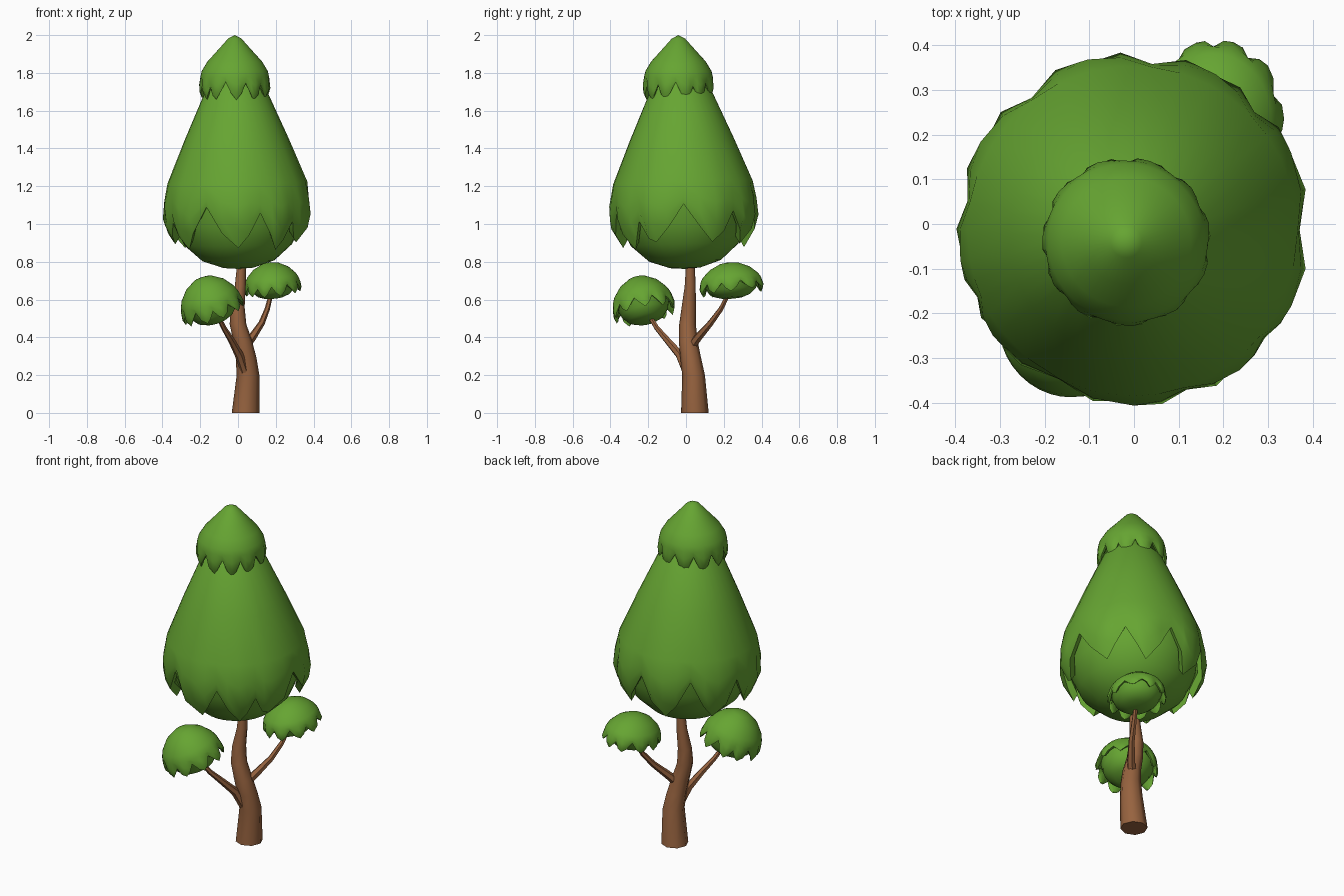
import bpy, bmesh, math, random
from mathutils import Vector, Matrix, Euler

if "Cube" in bpy.data.objects:
    bpy.data.objects.remove(bpy.data.objects["Cube"])

random.seed(4)


def material(name, rgb):
    m = bpy.data.materials.new(name)
    m.diffuse_color = (*rgb, 1)
    m.use_nodes = True
    m.node_tree.nodes["Principled BSDF"].inputs["Base Color"].default_value = m.diffuse_color
    return m


LEAF = material("leaf green", (0.133, 0.376, 0.032))
BARK = material("bark brown", (0.31, 0.125, 0.05))


def finish(name, bm, mat, angle):
    bmesh.ops.recalc_face_normals(bm, faces=bm.faces)
    me = bpy.data.meshes.new(name)
    bm.to_mesh(me)
    bm.free()
    me.materials.append(mat)
    ob = bpy.data.objects.new(name, me)
    bpy.context.collection.objects.link(ob)
    bpy.ops.object.select_all(action='DESELECT')
    ob.select_set(True)
    bpy.context.view_layer.objects.active = ob
    bpy.ops.object.shade_smooth_by_angle(angle=math.radians(angle))
    return ob


def skin(bm, rings):
    """Join successive rings with quads."""
    n = len(rings[0])
    for a, b in zip(rings, rings[1:]):
        for i in range(n):
            j = (i + 1) % n
            bm.faces.new((a[i], a[j], b[j], b[i]))


def fan(bm, ring, point):
    v = bm.verts.new(point)
    for i in range(len(ring)):
        bm.faces.new((ring[i], ring[(i + 1) % len(ring)], v))


def tube(name, path, sides, flat=False):
    """Tapered limb; path holds (x, y, z, radius)."""
    bm = bmesh.new()
    pts = [Vector(p[:3]) for p in path]
    rings = []
    for i, p in enumerate(pts):
        d = pts[min(i + 1, len(pts) - 1)] - pts[max(i - 1, 0)]
        q = Vector((0, 0, 1)).rotation_difference(Vector((0, 0, 1)) if flat else d)
        rings.append([bm.verts.new(p + q @ Vector((math.cos(t), math.sin(t), 0)) * path[i][3])
                      for t in (math.tau * k / sides for k in range(sides))])
    skin(bm, rings)
    bm.faces.new(rings[0])
    bm.faces.new(rings[-1])
    return finish(name, bm, BARK, 50)


def lookup(profile, z):
    """Radius of a top-down (r, z) profile at height z."""
    for (r0, z0), (r1, z1) in zip(profile, profile[1:]):
        if z0 >= z >= z1:
            return r0 + (r1 - r0) * (z0 - z) / (z0 - z1)
    return profile[-1][0]


def canopy(name, upper, skirt, bowl, tips, tip_z, notch_z, nick, matrix):
    """Dome (upper), toothed skirt below it, and a rounded underside (bowl)."""
    bm = bmesh.new()
    cols = []                                   # (angle, rim height, inset)
    for k, a in enumerate(tips):
        b = tips[(k + 1) % len(tips)]
        gap = (b - a) % 360
        tz = [tip_z + random.uniform(-.1, .1) * (notch_z - tip_z) for _ in (0, 1)][0]
        nz = tip_z + (notch_z - tip_z) * min(1, gap / (360 / len(tips)) * 0.9)
        mid = (tz + nz) / 2
        for f, z, s in ((0, tz, 0), (.25, mid - (nz - tz) * .12, .3),
                        (.5, nz, 1), (.75, mid - (nz - tz) * .12, .3)):
            cols.append((math.radians(a + gap * f), z, s * nick))

    def ring(fn):
        out = []
        for a, z, s in cols:
            r, h = fn(z, s)
            out.append(bm.verts.new((r * math.cos(a), r * math.sin(a), h)))
        return out

    rings = [ring(lambda z, s, p=p: p) for p in upper[1:]]
    top = skirt[0][1]
    for t in (0, .35, .7, 1):
        def row(z, s, t=t):
            h = top + (z - top) * t
            return lookup(skirt, h) - s * t, h
        rings.append(ring(row))
    # fold the rim inward, then run down the underside
    rings.append(ring(lambda z, s: ((lookup(skirt, z) - s) * .93, z + (top - z) * .12)))
    rings += [ring(lambda z, s, p=p: p) for p in bowl[:-1]]
    skin(bm, rings)
    fan(bm, rings[0], (0, 0, upper[0][1]))
    fan(bm, rings[-1], (0, 0, bowl[-1][1]))
    bm.transform(matrix)
    return finish(name, bm, LEAF, 48)


def place(loc, rx=0, ry=0, scale=(1, 1, 1)):
    return (Matrix.Translation(loc) @ Euler((rx, ry, 0)).to_matrix().to_4x4()
            @ Matrix.Diagonal((*scale, 1)))


def even(n, start):
    return [start + 360 * k / n + random.uniform(-5, 5) for k in range(n)]


# trunk and two branches
tube("trunk", [(.04, .047, 0, .073), (.053, .04, .2, .06), (.043, .025, .29, .055),
               (.025, .012, .38, .05), (.0, .008, .47, .044), (-.003, .015, .56, .038),
               (.012, .022, .67, .029), (.022, .024, .85, .02)], 8, flat=True)
tube("front_branch", [(.035, .0, .22, .022), (.005, -.035, .31, .023), (-.035, -.1, .385, .018),
                      (-.075, -.155, .45, .014), (-.12, -.21, .54, .011)], 6)
tube("back_branch", [(.03, .02, .34, .025), (.075, .065, .40, .022), (.125, .13, .475, .017),
                     (.155, .185, .55, .014), (.18, .235, .65, .011)], 6)

# main cone of leaves
canopy("main_canopy",
       [(0, .84), (.06, .81), (.165, .70), (.275, .45)],
       [(.37, .22), (.392, .12), (.402, .03), (.375, -.05), (.325, -.12)],
       [(.35, .10), (.335, .0), (.285, -.11), (.19, -.195), (.08, -.232), (0, -.238)],
       [-143, -90, -53, -26, 26, 62, 105, 150, 190], -.115, .10, .022,
       place((.0, -.01, 1), .025, -.015))

# pointed cap
canopy("top_cap",
       [(0, .25), (.035, .232), (.095, .165), (.145, .11), (.175, .06)],
       [(.182, .03), (.192, -.03), (.182, -.07), (.165, -.1)],
       [(.15, .01), (.12, .04), (0, .05)],
       even(11, 10), -.09, .0, .015, place((-.017, -.04, 1.75)))

# two small clumps at the branch ends
for name, m in (("front_clump", place((-.14, -.225, .565), .2, -.3)),
                ("back_clump", place((.183, .24, .675), .1, -.1, (.9, 1.02, .75)))):
    canopy(name,
           [(0, .165), (.05, .155), (.105, .12), (.145, .07)],
           [(.158, .04), (.172, -.02), (.155, -.07)],
           [(.14, .01), (.125, -.035), (.095, -.07), (.055, -.088), (0, -.09)],
           even(10, 0), -.055, .015, .012, m)
